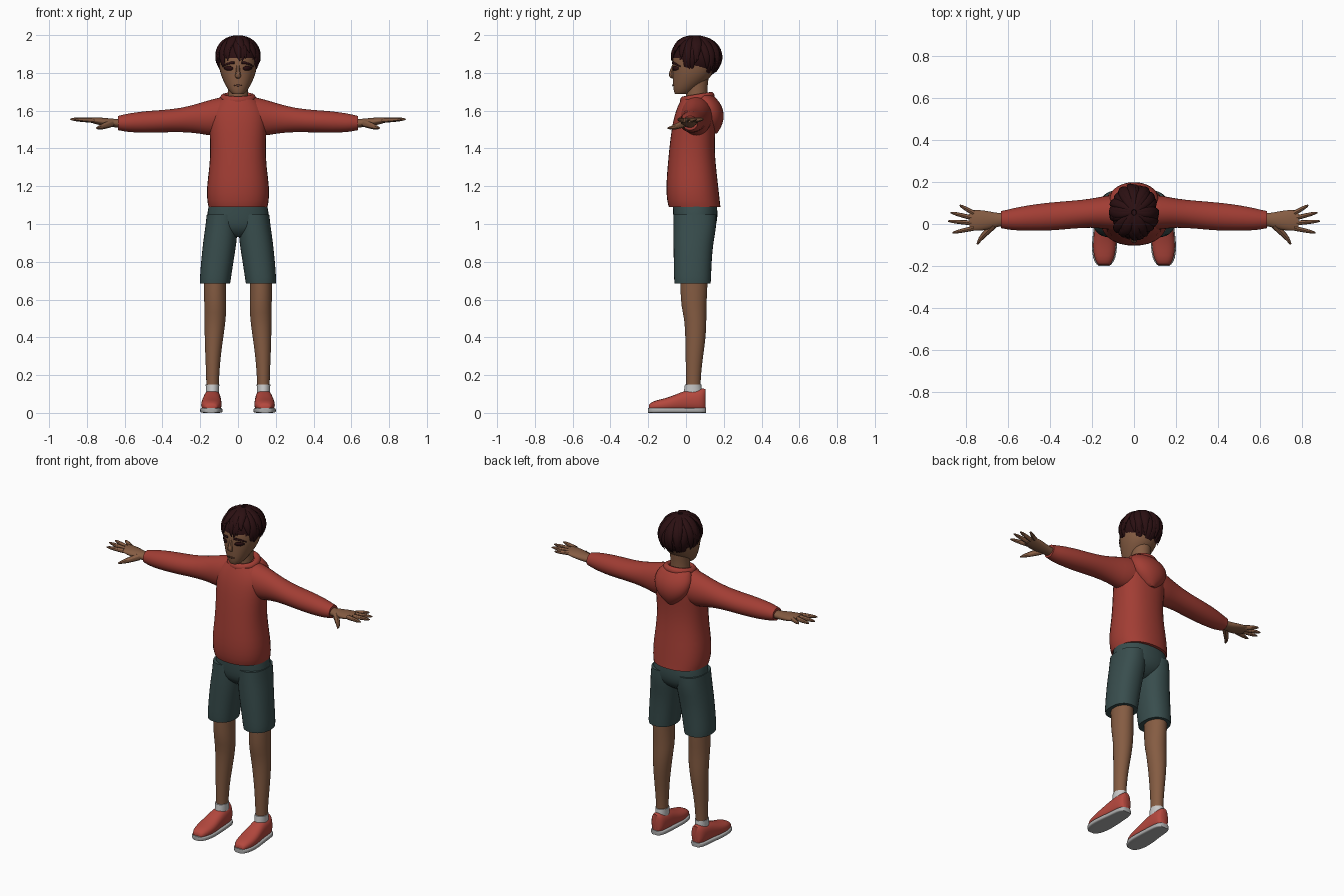
import bpy, bmesh, math
from mathutils import Vector
from mathutils.bvhtree import BVHTree

if "Cube" in bpy.data.objects:
    bpy.data.objects.remove(bpy.data.objects["Cube"])


def colour(name, r, g, b):
    m = bpy.data.materials.new(name)
    m.diffuse_color = (r, g, b, 1)
    m.use_nodes = True
    m.node_tree.nodes["Principled BSDF"].inputs["Base Color"].default_value = m.diffuse_color
    return m


RED = colour("sweater red", 0.36, 0.047, 0.034)
SHOE = colour("shoe red", 0.46, 0.065, 0.048)
TEAL = colour("shorts teal", 0.04, 0.075, 0.075)
SKIN = colour("skin brown", 0.235, 0.107, 0.055)
HAIR = colour("hair dark", 0.024, 0.005, 0.006)
WHITE = colour("sock white", 0.58, 0.58, 0.58)
SOLE = colour("sole grey", 0.42, 0.42, 0.42)
LIP = colour("lip brown", 0.13, 0.05, 0.03)


def ring(axis, pos, a0, a1, b0, b1, n=16, p=2.0):
    """Rounded cross-section filling a box, across the given axis."""
    k = 1 / (2 / 3 + math.cos(2 * math.pi / n) / 3)
    pts = []
    for i in range(n):
        t = 2 * math.pi * (i + 0.5) / n
        c, s = math.cos(t), math.sin(t)
        a = (a0 + a1) / 2 + k * (a1 - a0) / 2 * math.copysign(abs(c) ** (2 / p), c)
        b = (b0 + b1) / 2 + k * (b1 - b0) / 2 * math.copysign(abs(s) ** (2 / p), s)
        pts.append({'x': (pos, a, b), 'y': (a, pos, b), 'z': (a, b, pos)}[axis])
    return pts


def add_loft(bm, rings):
    """Skin a list of rings and cap both ends with a crease."""
    crease = bm.edges.layers.float.get('crease_edge') or bm.edges.layers.float.new('crease_edge')
    rows = [[bm.verts.new(q) for q in r] for r in rings]
    n = len(rows[0])
    for r0, r1 in zip(rows, rows[1:]):
        for i in range(n):
            bm.faces.new((r0[i], r0[(i + 1) % n], r1[(i + 1) % n], r1[i]))
    for row in (rows[0], rows[-1]):
        for e in bm.faces.new(row).edges:
            e[crease] = 1.0


def finish(bm, name, mat, mirror=False, subdiv=1):
    bmesh.ops.recalc_face_normals(bm, faces=bm.faces)
    me = bpy.data.meshes.new(name)
    bm.to_mesh(me)
    bm.free()
    me.materials.append(mat)
    ob = bpy.data.objects.new(name, me)
    bpy.context.collection.objects.link(ob)
    bpy.context.view_layer.objects.active = ob
    ob.select_set(True)
    bpy.ops.object.shade_smooth_by_angle(angle=math.radians(50))
    ob.select_set(False)
    if mirror:
        m = ob.modifiers.new("mirror", 'MIRROR')
        m.use_mirror_merge = False
    if subdiv:
        s = ob.modifiers.new("smooth", 'SUBSURF')
        s.levels = s.render_levels = subdiv
    return ob


def loft(name, mat, axis, rows, mirror=False, p=2.0):
    bm = bmesh.new()
    add_loft(bm, [ring(axis, *r, p=p) for r in rows])
    return finish(bm, name, mat, mirror)


def add_tube(bm, pts, side, n=6):
    """Tube through (point, half width, half thickness), width along side."""
    rings = []
    for i, (c, w, h) in enumerate(pts):
        d = (Vector(pts[min(i + 1, len(pts) - 1)][0]) - Vector(pts[max(i - 1, 0)][0])).normalized()
        u = (side - d * side.dot(d)).normalized()
        v = d.cross(u)
        rings.append([Vector(c) + u * math.cos(2 * math.pi * k / n) * w * 1.2
                      + v * math.sin(2 * math.pi * k / n) * h * 1.2 for k in range(n)])
    add_loft(bm, rings)


# Sweater: body, hood, collar, sleeves
loft("sweater_body", RED, 'z', [
    (1.09, -.155, .155, -.09, .182), (1.12, -.163, .163, -.10, .178), (1.2, -.165, .165, -.105, .17),
    (1.3, -.15, .15, -.097, .158), (1.4, -.145, .145, -.088, .15), (1.5, -.15, .15, -.076, .155),
    (1.57, -.155, .155, -.062, .16), (1.62, -.14, .14, -.045, .16), (1.66, -.1, .1, -.025, .14)], p=2.3)
loft("hood", RED, 'z', [
    (1.48, -.025, .025, .11, .165), (1.51, -.065, .065, .09, .185), (1.55, -.1, .1, .08, .2),
    (1.6, -.118, .118, .06, .2), (1.645, -.115, .115, .04, .18), (1.68, -.085, .085, .04, .145)])
bm = bmesh.new()
rows = []
for i in range(16):
    t = 2 * math.pi * i / 16
    c, s = math.cos(t), math.sin(t)
    rows.append([bm.verts.new((c * (.078 + .022 * math.cos(f)), .06 + s * (.074 + .022 * math.cos(f)),
                               1.665 + .012 * s + .025 * math.sin(f)))
                 for f in [2 * math.pi * k / 8 for k in range(8)]])
for i in range(16):
    r0, r1 = rows[i], rows[(i + 1) % 16]
    for k in range(8):
        bm.faces.new((r0[k], r1[k], r1[(k + 1) % 8], r0[(k + 1) % 8]))
finish(bm, "collar", RED)
loft("sleeve", RED, 'x', [
    (.07, -.03, .14, 1.47, 1.675), (.14, -.025, .135, 1.465, 1.66), (.2, -.015, .12, 1.48, 1.64),
    (.3, -.022, .11, 1.488, 1.613), (.4, -.032, .103, 1.485, 1.603), (.5, -.032, .09, 1.482, 1.597),
    (.58, -.03, .075, 1.487, 1.585), (.61, -.024, .066, 1.492, 1.578), (.635, -.02, .062, 1.497, 1.572)],
    mirror=True)

# Hands: palm, four fingers and thumb
bm = bmesh.new()
add_loft(bm, [ring('x', *r) for r in [
    (.60, -.008, .05, 1.507, 1.555), (.65, -.012, .052, 1.512, 1.556), (.69, -.025, .06, 1.515, 1.56),
    (.74, -.034, .068, 1.525, 1.565), (.785, -.03, .065, 1.538, 1.563)]])
for base, tip in [((.765, .052), (.832, .09)), ((.775, .03), (.876, .055)),
                  ((.775, .005), (.888, .014)), ((.765, -.02), (.866, -.042))]:
    b, t = Vector((*base, 1.55)), Vector((*tip, 1.555))
    add_tube(bm, [(b, .014, .012), (b.lerp(t, .5), .012, .01), (b.lerp(t, .85), .009, .008), (t, .003, .003)],
             Vector((0, 0, 1)))
add_tube(bm, [((.67, -.005, 1.533), .02, .018), ((.705, -.04, 1.52), .017, .015),
              ((.735, -.072, 1.51), .012, .011), ((.748, -.097, 1.507), .004, .004)], Vector((0, 0, 1)))
finish(bm, "hand", SKIN, mirror=True)

# Shorts
loft("shorts_hips", TEAL, 'z', [
    (.93, -.06, .06, -.01, .09), (.96, -.13, .13, -.05, .14), (1.0, -.165, .165, -.064, .163),
    (1.06, -.162, .162, -.068, .168), (1.12, -.15, .15, -.07, .16)], p=2.3)
loft("shorts_leg", TEAL, 'z', [
    (.685, .042, .2, -.06, .13), (.71, .038, .202, -.063, .132), (.8, .025, .195, -.064, .135),
    (.9, .008, .185, -.066, .143), (.98, .002, .173, -.066, .16), (1.05, .002, .165, -.066, .16)],
    mirror=True, p=2.3)

# Legs, socks, shoes
loft("leg", SKIN, 'z', [
    (.1, .103, .167, .002, .075), (.2, .1, .168, .0, .078), (.3, .092, .173, -.002, .09),
    (.4, .078, .176, -.003, .105), (.5, .064, .178, -.008, .108), (.56, .062, .178, -.025, .107),
    (.66, .064, .18, -.03, .113), (.75, .06, .18, -.03, .115)], mirror=True)
loft("sock", WHITE, 'z', [
    (.08, .1, .17, -.015, .088), (.12, .1, .17, -.01, .084), (.15, .099, .171, -.006, .081)], mirror=True)
loft("shoe_upper", SHOE, 'y', [
    (-.195, .115, .17, .01, .045), (-.175, .1, .185, .008, .062), (-.13, .088, .195, .006, .072),
    (-.08, .086, .195, .006, .086), (-.03, .09, .188, .006, .108), (.02, .09, .182, .006, .124),
    (.07, .094, .18, .006, .126), (.092, .1, .172, .006, .13), (.102, .115, .16, .01, .125)],
    mirror=True, p=2.4)
loft("shoe_sole", SOLE, 'y', [
    (-.2, .118, .168, 0, .026), (-.185, .098, .188, 0, .027), (-.14, .083, .2, 0, .027),
    (-.08, .081, .2, 0, .026), (0, .086, .188, 0, .026), (.07, .09, .183, 0, .027),
    (.095, .1, .174, 0, .027), (.105, .115, .16, 0, .027)], mirror=True, p=5)

# Neck and head
loft("neck", SKIN, 'z', [
    (1.62, -.06, .06, .0, .12), (1.68, -.052, .052, .0, .108), (1.78, -.055, .055, .0, .12)])
head = loft("head", SKIN, 'z', [
    (1.688, -.03, .03, -.058, .01), (1.7, -.044, .044, -.064, .035), (1.73, -.064, .064, -.068, .075),
    (1.77, -.083, .083, -.07, .125), (1.81, -.097, .097, -.071, .15), (1.86, -.102, .102, -.073, .163),
    (1.91, -.1, .1, -.066, .163), (1.95, -.08, .08, -.035, .14), (1.98, -.035, .035, .02, .09)], p=2.1)
bm = bmesh.new()
add_tube(bm, [((0, -.064, 1.845), .009, .007), ((0, -.072, 1.82), .009, .009), ((0, -.08, 1.795), .014, .013),
              ((0, -.077, 1.78), .017, .012), ((0, -.066, 1.772), .009, .004)], Vector((1, 0, 0)))
finish(bm, "nose", SKIN)

# Painted face details, laid on the head surface as thin plates
surface = BVHTree.FromObject(head, bpy.context.evaluated_depsgraph_get())


def face_plate(name, mat, columns, mirror=True):
    """columns: (x, z low, z high)"""
    bm = bmesh.new()
    rows = []
    for x, *zs in columns:
        rows.append([bm.verts.new(surface.ray_cast(Vector((x, -1, z)), Vector((0, 1, 0)))[0]
                                  - Vector((0, .003, 0))) for z in zs])
    for (a, b), (c, d) in zip(rows, rows[1:]):
        bm.faces.new((a, c, d, b))
    ob = finish(bm, name, mat, mirror, 0)
    s = ob.modifiers.new("thickness", 'SOLIDIFY')
    s.thickness, s.offset = .004, 0


face_plate("eyebrow", HAIR, [(.02, 1.848, 1.86), (.04, 1.847, 1.859), (.06, 1.841, 1.852), (.08, 1.832, 1.838)])
face_plate("eye", HAIR, [(.026, 1.82, 1.826), (.038, 1.813, 1.835), (.055, 1.812, 1.836), (.072, 1.82, 1.83)])
face_plate("mouth", LIP, [(-.022, 1.731, 1.735), (0, 1.729, 1.738), (.022, 1.731, 1.735)], mirror=False)


# Hair: cap plus tapered locks sweeping down from the crown
def hairline(s):
    if s < -.62:
        return 1.865
    if s < -.25:
        return 1.785
    return 1.815 if s < .3 else 1.768


CROWN = Vector((0, .055, 1.88))


def on_cap(a, polar, grow=0.0):
    return CROWN + Vector((math.sin(polar) * math.cos(a) * (.108 + grow),
                           math.sin(polar) * math.sin(a) * (.127 + grow),
                           math.cos(polar) * (.11 + grow)))


bm = bmesh.new()
bmesh.ops.create_uvsphere(bm, u_segments=24, v_segments=14, radius=1)
for v in bm.verts:
    v.co = CROWN + Vector((v.co.x * .108, v.co.y * .127, v.co.z * .11))
low = []
for f in bm.faces:
    c = f.calc_center_median() - CROWN
    s = (c.y / .127) / max(math.hypot(c.x / .108, c.y / .127), 1e-4)
    if c.z + CROWN.z < hairline(s) + .012:
        low.append(f)
bmesh.ops.delete(bm, geom=low, context='FACES')
finish(bm, "hair_cap", HAIR, subdiv=0)

bm = bmesh.new()
for layer, (count, start, lift) in enumerate([(22, .25, .002), (18, .1, .006)]):
    for i in range(count):
        a = 2 * math.pi * (i + .5 * layer) / count
        s = math.sin(a)
        end_z = hairline(s) + (0 if layer == 0 else .04) + .012 * (i % 2)
        end = math.acos(max(-.97, min(.97, (end_z - CROWN.z) / .11)))
        pts = []
        for k in range(6):
            t = k / 5
            w = (.008, .016, .021, .021, .015, .003)[k]
            twist = a + .22 * t * (1 if i % 3 else -1)
            pts.append((on_cap(twist, start + (end - start) * t, lift + .004 * t), w, w * .45))
        add_tube(bm, pts, Vector((-math.sin(a), math.cos(a), 0)))
finish(bm, "hair_locks", HAIR)
